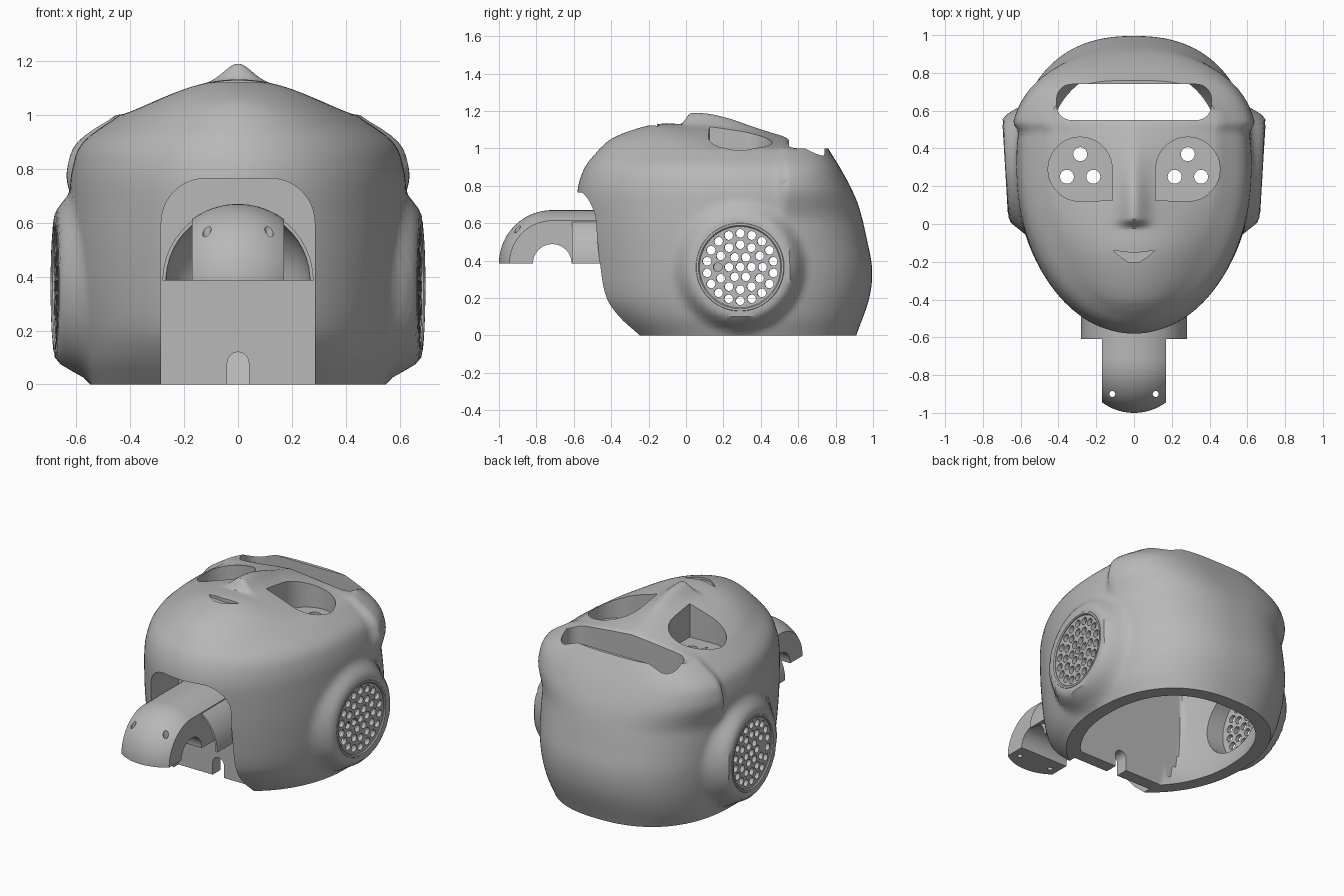
import bpy, bmesh
from math import sin, cos, pi, copysign, exp, hypot

cube = bpy.data.objects.get("Cube")
if cube:
    bpy.data.objects.remove(cube, do_unlink=True)

grey = bpy.data.materials.new("plain grey")
grey.use_nodes = True
grey.diffuse_color = (0.48, 0.48, 0.48, 1)
grey.node_tree.nodes["Principled BSDF"].inputs["Base Color"].default_value = (0.48, 0.48, 0.48, 1)


# ---------- helpers ----------
def finish(name, bm):
    bmesh.ops.recalc_face_normals(bm, faces=bm.faces[:])
    me = bpy.data.meshes.new(name)
    bm.to_mesh(me)
    bm.free()
    me.materials.append(grey)
    ob = bpy.data.objects.new(name, me)
    bpy.context.collection.objects.link(ob)
    return ob


def loft(name, rings):
    bm = bmesh.new()
    rows = [[bm.verts.new(p) for p in ring] for ring in rings]
    n = len(rows[0])
    for a, b in zip(rows, rows[1:]):
        for i in range(n):
            j = (i + 1) % n
            bm.faces.new((a[i], a[j], b[j], b[i]))
    bm.faces.new(rows[0][::-1])
    bm.faces.new(rows[-1])
    return finish(name, bm)


def prism(name, pts, axis, lo, hi):
    place = {"x": lambda u, v, t: (t, u, v),
             "y": lambda u, v, t: (u, t, v),
             "z": lambda u, v, t: (u, v, t)}[axis]
    return loft(name, [[place(u, v, t) for u, v in pts] for t in (lo, hi)])


def arc(cx, cy, r, a0=0.0, a1=360.0, n=32):
    full = a1 - a0 >= 360
    steps = n if full else n + 1
    return [(cx + r * cos((a0 + (a1 - a0) * i / n) * pi / 180),
             cy + r * sin((a0 + (a1 - a0) * i / n) * pi / 180)) for i in range(steps)]


def boolean(ob, cutter, op="DIFFERENCE"):
    mod = ob.modifiers.new("cut", "BOOLEAN")
    mod.operation, mod.object, mod.solver = op, cutter, "EXACT"
    bpy.context.view_layer.update()
    deps = bpy.context.evaluated_depsgraph_get()
    new = bpy.data.meshes.new_from_object(ob.evaluated_get(deps))
    ob.modifiers.clear()
    ob.data = new
    bpy.data.objects.remove(cutter, do_unlink=True)


def smooth(ob, angle=0.6):
    bpy.ops.object.select_all(action="DESELECT")
    ob.select_set(True)
    bpy.context.view_layer.objects.active = ob
    bpy.ops.object.shade_smooth_by_angle(angle=angle)


def ss(t):
    t = min(1, max(0, t))
    return t * t * (3 - 2 * t)


def curve(table, t):
    """Smooth interpolation through (position, value) pairs."""
    if t <= table[0][0]:
        return table[0][1]
    if t >= table[-1][0]:
        return table[-1][1]
    k = next(i for i in range(len(table) - 1) if t <= table[i + 1][0])

    def slope(i):
        a, b = table[max(i - 1, 0)], table[min(i + 1, len(table) - 1)]
        return (b[1] - a[1]) / (b[0] - a[0])
    (x0, y0), (x1, y1) = table[k], table[k + 1]
    h = x1 - x0
    u = (t - x0) / h
    return (y0 * (1 + 2 * u) * (1 - u) ** 2 + y1 * u * u * (3 - 2 * u)
            + h * (slope(k) * u * (1 - u) ** 2 - slope(k + 1) * u * u * (1 - u)))


# ---------- head shell ----------
CHIN = [(0, -.34), (.1, -.45), (.2, -.52), (.4, -.555), (.6, -.575), (.77, -.58), (.9, -.54), (1, -.46)]
BACK = [(0, .91), (.2, .98), (.35, .995), (.5, .97), (.7, .92), (.85, .85), (1, .76)]
WIDE = [(0, .55), (.1, .59), (.3, .62), (.5, .63), (.7, .625), (.8, .615), (.9, .575), (1, .44)]
RIDGE = [(-.46, 1), (-.4, 1.05), (-.28, 1.1), (-.15, 1.13), (0, 1.13), (.15, 1.13),
         (.3, 1.115), (.53, 1.06), (.6, 1.0), (.76, 1.0)]
MID, SEG, EAR_Y, EAR_Z = .3, 160, .29, .365


def back_power(z):
    return 2.35 + .85 * ss((z - .6) / .4)


def outline(z, inset=0.0):
    pts = []
    w = curve(WIDE, z) - inset
    for i in range(SEG):
        a = 2 * pi * i / SEG
        c, s = cos(a), sin(a)
        n = 2 if s < 0 else back_power(z)
        d = MID - curve(CHIN, z) if s < 0 else curve(BACK, z) - MID
        pts.append((copysign(w * abs(c) ** (2 / n), c),
                    MID + copysign((d - inset) * abs(s) ** (2 / n), s)))
    return pts


def bulge(x, y, z):
    # forehead step, then round ear housing
    x += x / .5 * .035 * ss((y - .48) / .06) * ss((z - .6) / .2)
    if abs(x) > .3:
        f = ss((.36 - hypot(y - EAR_Y, z - EAR_Z)) / .1)
        x += f * (copysign(.68 + .06 * (y - EAR_Y), x) - x)
    return (x, y, z)


def face_height(x, y):
    if y < MID:
        v, n = (MID - y) / (MID - curve(CHIN, 1)), 2
    else:
        v, n = (y - MID) / (curve(BACK, 1) - MID), back_power(1)
    half = max(.001, curve(WIDE, 1) * max(0, 1 - v ** n) ** (1 / n))
    power = 2 - .9 * ss((y + .1) / .4)
    z = 1 + (curve(RIDGE, y) - 1) * (1 - min(1, abs(x) / half) ** power)
    nose = ss((y + .03) / .06) * (1 - ss((y - .03) / .45))
    return z + .06 * exp(-(x / .07) ** 2) * nose


rings = [[bulge(x, y, i / 40) for x, y in outline(i / 40)] for i in range(41)]
top = outline(1)
for k in range(1, 45):
    s = 1 - k / 45
    ring = []
    for x, y in top:
        px, py = x * s, .1 + (y - .1) * s
        ring.append(bulge(px, py, face_height(px, py)))
    rings.append(ring)
head = loft("head_shell", rings)

# hollow inside, open underneath
levels = [-.1, .0] + [.08 * i for i in range(1, 10)] + [.78]
boolean(head, loft("cavity", [[(x, max(y, -.12), z) for x, y in outline(z, .085)] for z in levels]))

# neck pocket and cable notch
pocket = [(-.285, -.1), (.285, -.1)] + arc(.12, .6, .165, 0, 90, 12) + arc(-.12, .6, .165, 90, 180, 12)
boolean(head, prism("pocket", pocket, "y", -.9, -.2))
notch = [(-.04, -.05), (.04, -.05)] + arc(0, .08, .04, 0, 180, 12)
boolean(head, prism("notch", notch, "y", -.3, 0))

# visor slot
slot = []
for cx, cy, a in ((.33, .66, 0), (-.33, .66, 90), (-.33, .63, 180), (.33, .63, 270)):
    slot += arc(cx, cy, .08, a, a + 90, 8)
boolean(head, prism("slot", slot, "z", .6, 1.4))

# mouth
mouth = [(-.11, -.14), (-.07, -.175), (-.03, -.2), (.03, -.2), (.07, -.175), (.11, -.14),
         (.03, -.15), (0, -.155), (-.03, -.15)]
boolean(head, prism("mouth", mouth, "z", 1.108, 1.4))

# eye sockets with three holes each, ear openings
EYE_X, EYE_Y, FLOOR = .285, .29, .9
for side in (1, -1):
    socket = arc(EYE_X, EYE_Y, .17, -90, 180, 36) + [(EYE_X - .17, EYE_Y - .165)]
    boolean(head, prism("socket", [(side * x, y) for x, y in socket], "z", FLOOR, 1.4))
    for dx, dy in ((0, .08), (-.07, -.04), (.07, -.04)):
        hole = arc(side * (EYE_X + dx), EYE_Y + dy, .037, n=20)
        boolean(head, prism("eye_hole", hole, "z", .7, FLOOR + .05))
    ends = sorted((side * .4, side * .85))
    boolean(head, prism("ear_hole", arc(EAR_Y, EAR_Z, .235, n=64), "x", *ends))
smooth(head)

# ---------- eye star plates, ear grilles and rims ----------
for side, label in ((1, "left"), (-1, "right")):
    star = []
    for i in range(3):
        for r, a in ((.1, 270 + 120 * i), (.03, 330 + 120 * i)):
            star += arc(side * EYE_X, EYE_Y - .0, r, a, a + 1, 1)[:1]
    prism(label + "_eye_star", star, "z", FLOOR - .002, FLOOR + .007)

    grille = prism(label + "_ear_grille", arc(0, 0, .239, n=64), "x", -.013, .013)
    for count, radius in ((1, 0), (6, .06), (12, .12), (18, .18)):
        for i in range(count):
            a = 2 * pi * (i + (.5 if count == 18 else 0)) / count
            hole = arc(radius * cos(a), radius * sin(a), .0235, n=14)
            boolean(grille, prism("grille_hole", hole, "x", -.05, .05))
    rim_rings = []
    for r, t in ((.217, -.01), (.217, .018), (.223, .024), (.234, .024), (.241, .016), (.241, -.01)):
        rim_rings.append([(t * side, y, z) for y, z in arc(0, 0, r, n=64)])
    rim = loft(label + "_ear_rim", rim_rings)
    bm = bmesh.new()
    bm.from_mesh(rim.data)
    bmesh.ops.delete(bm, geom=[f for f in bm.faces if len(f.verts) > 4], context="FACES_ONLY")
    bmesh.ops.recalc_face_normals(bm, faces=bm.faces[:])
    bm.to_mesh(rim.data)
    bm.free()
    for ob in (grille, rim):
        ob.location = (side * .658, EAR_Y, EAR_Z)
        ob.rotation_euler.z = -.06 * side
        smooth(ob)

# ---------- neck collar and domed arm ----------
NECK_Z, DOME_Y, DOME_R = .385, -.715, .285
collar = prism("neck_collar", arc(0, NECK_Z, .28, 0, 180, 48), "y", -.61, -.19)
scoop = [[(.268 * sin(t) * cos(a), -.62 - .268 * cos(t), NECK_Z - .0 + .268 * sin(t) * sin(a))
          for a in [2 * pi * (i + .5) / 48 for i in range(48)]]
         for t in [.02 + (pi - .04) * k / 24 for k in range(25)]]
boolean(collar, loft("scoop", scoop))
smooth(collar)

turn = [2 * pi * (i + .5) / 64 for i in range(64)]
dome = []
for k in range(25):
    t = .03 + (pi / 2 - .03) * k / 24
    dome.append([(DOME_R * sin(t) * cos(a), DOME_Y - DOME_R * cos(t), NECK_Z + DOME_R * sin(t) * sin(a))
                 for a in turn])
dome.append([(x, -.19, z) for x, y, z in dome[-1]])
arm = loft("neck_arm", dome)
box = [(-.17, NECK_Z), (.17, NECK_Z), (.17, .9), (-.17, .9)]
boolean(arm, prism("arm_limits", box, "y", -1.2, -.195), "INTERSECT")
boolean(arm, prism("channel", arc(DOME_Y, NECK_Z, .103, n=40), "x", -.4, .4))
for side in (1, -1):
    boolean(arm, prism("screw_hole", arc(side * .115, -.9, .016, n=16), "z", .2, .9))
smooth(arm)
